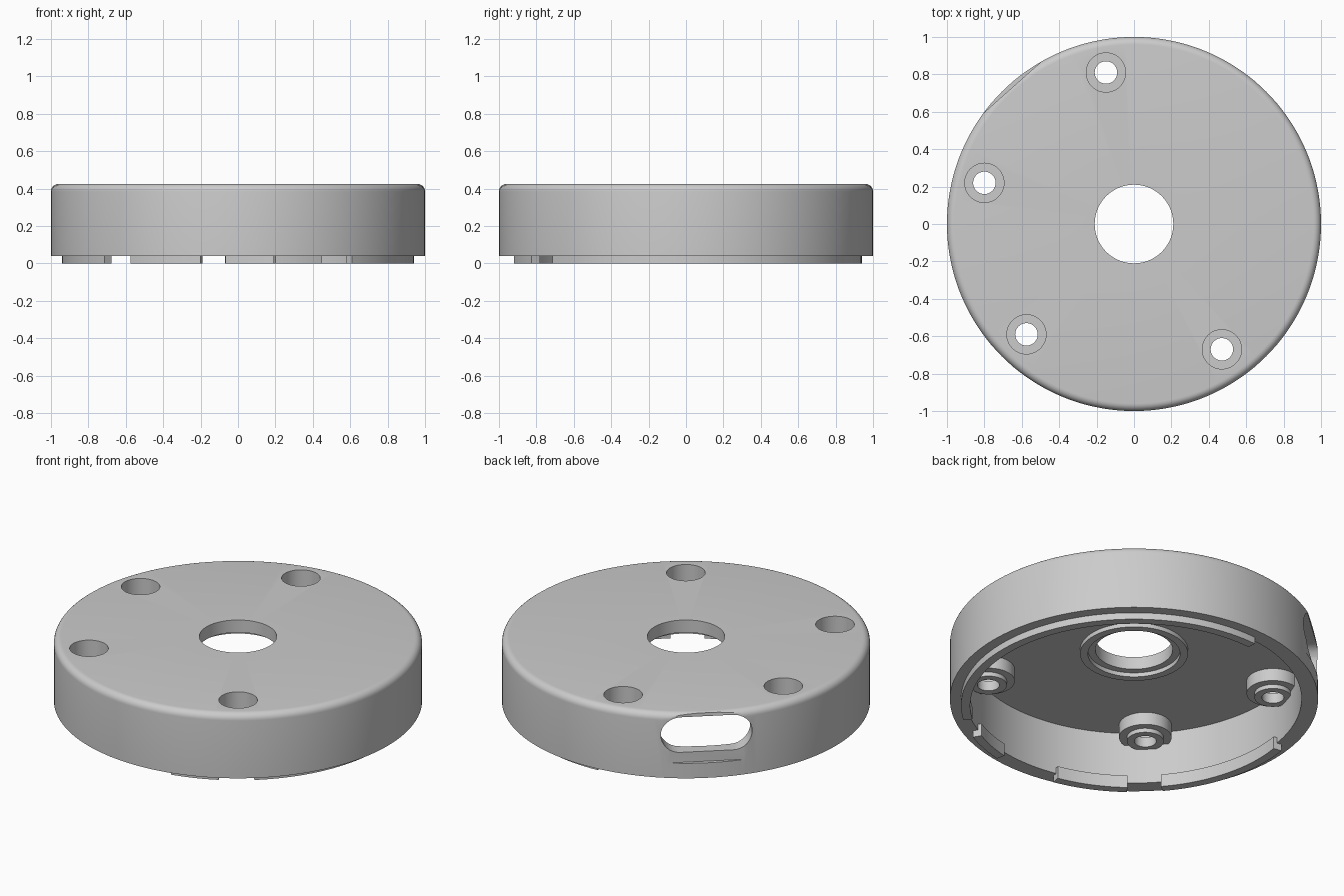
import bpy
import bmesh
from math import cos, sin, pi, radians
from mathutils import Matrix, Vector

cube = bpy.data.objects.get("Cube")
if cube:
    bpy.data.objects.remove(cube, do_unlink=True)

GREY = (0.6, 0.6, 0.6, 1)
grey = bpy.data.materials.new("light_grey")
grey.use_nodes = True
grey.diffuse_color = GREY
grey.node_tree.nodes["Principled BSDF"].inputs["Base Color"].default_value = GREY


def to_object(name, bm):
    bmesh.ops.recalc_face_normals(bm, faces=bm.faces)
    mesh = bpy.data.meshes.new(name)
    bm.to_mesh(mesh)
    bm.free()
    mesh.materials.append(grey)
    obj = bpy.data.objects.new(name, mesh)
    bpy.context.collection.objects.link(obj)
    return obj


def lathe(name, profile, start=0, end=360, steps=144):
    """Sweep a closed (radius, height) profile around z, in degrees."""
    bm = bmesh.new()
    full = end - start >= 360
    rings = []
    for i in range(steps if full else steps + 1):
        a = radians(start + (end - start) * i / steps)
        rings.append([bm.verts.new((r * cos(a), r * sin(a), z)) for r, z in profile])
    pairs = list(zip(rings, rings[1:]))
    if full:
        pairs.append((rings[-1], rings[0]))
    else:
        bm.faces.new(rings[0])
        bm.faces.new(rings[-1])
    n = len(profile)
    for a, b in pairs:
        for j in range(n):
            k = (j + 1) % n
            bm.faces.new((a[j], a[k], b[k], b[j]))
    return to_object(name, bm)


def cylinder(name, x, y, radius, low, high):
    bm = bmesh.new()
    bmesh.ops.create_cone(bm, cap_ends=True, segments=48, radius1=radius, radius2=radius,
                          depth=high - low, matrix=Matrix.Translation((x, y, (low + high) / 2)))
    return to_object(name, bm)


def prism(name, outline, near, far, angle):
    """Extrude an outline (sideways, height) radially at the given heading."""
    a = radians(angle)
    out, side = Vector((cos(a), sin(a), 0)), Vector((-sin(a), cos(a), 0))
    bm = bmesh.new()
    face = bm.faces.new([bm.verts.new(out * near + side * s + Vector((0, 0, z))) for s, z in outline])
    made = bmesh.ops.extrude_face_region(bm, geom=[face])["geom"]
    bmesh.ops.translate(bm, vec=out * (far - near),
                        verts=[v for v in made if isinstance(v, bmesh.types.BMVert)])
    return to_object(name, bm)


def combine(target, tool, operation):
    tool.hide_render = True
    mod = target.modifiers.new(operation, 'BOOLEAN')
    mod.operation, mod.object, mod.solver = operation, tool, 'EXACT'
    bpy.context.view_layer.objects.active = target
    bpy.ops.object.modifier_apply(modifier=mod.name)
    bpy.data.objects.remove(tool, do_unlink=True)


def smooth(obj):
    bpy.ops.object.select_all(action='DESELECT')
    obj.select_set(True)
    bpy.context.view_layer.objects.active = obj
    bpy.ops.object.shade_smooth_by_angle(angle=radians(30))


# Shell: top plate, rounded shoulder, outer wall and raised collar under the centre hole
TOP, CEILING, RIM, ROUND = 0.425, 0.35, 0.04, 0.04
shoulder = [(1 - ROUND + ROUND * sin(t * pi / 12), TOP - ROUND + ROUND * cos(t * pi / 12))
            for t in range(7)]
profile = [(0.21, TOP)] + shoulder + [
    (1, RIM), (0.91, RIM), (0.91, CEILING), (0.293, CEILING), (0.293, 0.325),
    (0.25, 0.325), (0.25, CEILING), (0.21, CEILING)]
shell = lathe("shell", profile)

# Screw bosses with a stepped foot, counterbore and through hole
screws = [(-0.15, 0.81), (-0.8, 0.22), (-0.575, -0.59), (0.47, -0.67)]
for x, y in screws:
    combine(shell, cylinder("boss", x, y, 0.143, 0.275, 0.39), 'UNION')
    combine(shell, cylinder("boss_foot", x, y, 0.1, 0.25, 0.3), 'UNION')
for x, y in screws:
    combine(shell, cylinder("counterbore", x, y, 0.105, 0.31, 0.6), 'DIFFERENCE')
    combine(shell, cylinder("screw_hole", x, y, 0.06, 0.1, 0.5), 'DIFFERENCE')

# Side port: flat on the wall and a rounded slot
PORT = 131.6
flat = [(-0.4, 0.13), (0.4, 0.13), (0.4, 0.6), (-0.4, 0.6)]
combine(shell, prism("port_flat", flat, 0.978, 1.2, PORT), 'DIFFERENCE')
HALF, R, MID = 0.25, 0.105, 0.295
slot = []
for sign in (1, -1):
    for i in range(17):
        t = -pi / 2 + pi * i / 16
        slot.append((sign * (HALF - R + R * cos(t)), MID + sign * R * sin(t)))
combine(shell, prism("port_slot", slot, 0.86, 1.2, PORT), 'DIFFERENCE')
smooth(shell)

# Locating lip under the rim, broken by gaps
lip = [(0.89, 0), (0.94, 0), (0.94, 0.075), (0.89, 0.075)]
for i, (start, end) in enumerate([(171.5, 220.5), (232.3, 257.7), (282.3, 298.6), (310.5, 454.3)]):
    smooth(lathe(f"locating_lip_{i + 1}", lip, start, end, int((end - start) / 2.5)))
